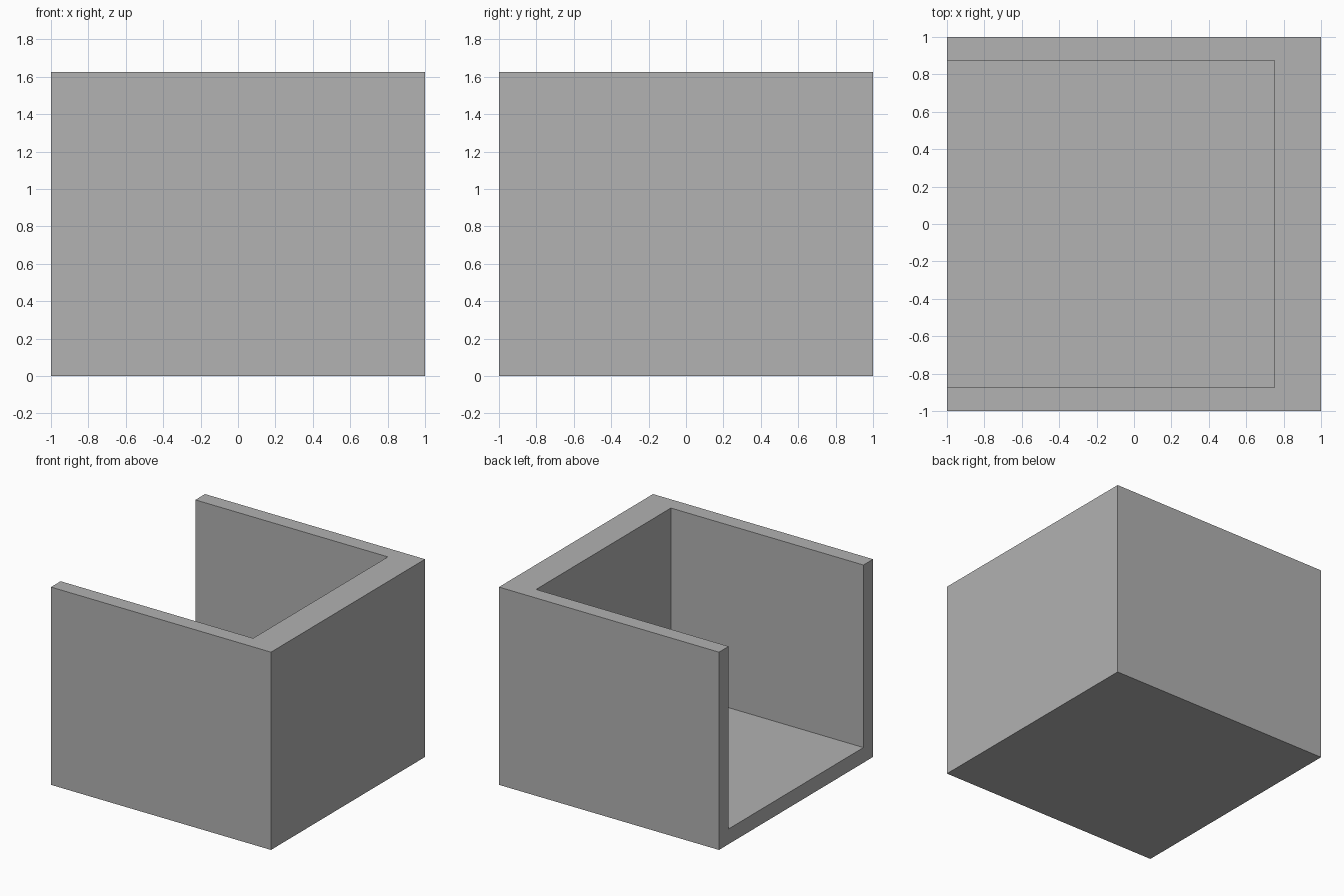
import bpy
import bmesh

cube = bpy.data.objects.get("Cube")
if cube:
    bpy.data.objects.remove(cube, do_unlink=True)

HALF, HEIGHT = 1.0, 1.625
SIDE, BACK, FLOOR = 0.125, 0.25, 0.125   # wall and floor thicknesses

grey = bpy.data.materials.new("plain grey")
grey.use_nodes = True
colour = (0.445, 0.445, 0.445, 1)
grey.diffuse_color = colour
grey.node_tree.nodes["Principled BSDF"].inputs["Base Color"].default_value = colour

# U-shaped tray: profile of the open end, seen along x
inner = HALF - SIDE
profile = [(-HALF, 0), (HALF, 0), (HALF, HEIGHT), (inner, HEIGHT),
           (inner, FLOOR), (-inner, FLOOR), (-inner, HEIGHT), (-HALF, HEIGHT)]

bm = bmesh.new()
inner_x = HALF - BACK
rings = [[bm.verts.new((x, y, z)) for y, z in profile] for x in (-HALF, inner_x)]
open_end, wall_end = rings
bm.faces.new(open_end)
count = len(profile)
for i in range(count):
    j = (i + 1) % count
    bm.faces.new((open_end[i], open_end[j], wall_end[j], wall_end[i]))

# Thick end wall: closes the channel and continues the outer faces
bm.faces.new(wall_end[3:7])
outer = [wall_end[i] for i in (0, 1, 2, 3, 6, 7)]
end = [bm.verts.new((HALF, y, z)) for y, z in (profile[i] for i in (0, 1, 2, 7))]
bm.faces.new(end)
bm.faces.new((outer[0], outer[1], end[1], end[0]))
bm.faces.new((outer[1], outer[2], end[2], end[1]))
bm.faces.new((outer[2], outer[3], outer[4], outer[5], end[3], end[2]))
bm.faces.new((outer[5], outer[0], end[0], end[3]))

# Merge coplanar faces so each side is one clean flat face
bmesh.ops.recalc_face_normals(bm, faces=bm.faces)
bmesh.ops.dissolve_limit(bm, angle_limit=0.01, verts=bm.verts, edges=bm.edges)

mesh = bpy.data.meshes.new("open_box")
bm.to_mesh(mesh)
bm.free()
mesh.materials.append(grey)
box = bpy.data.objects.new("open_box", mesh)
bpy.context.collection.objects.link(box)
